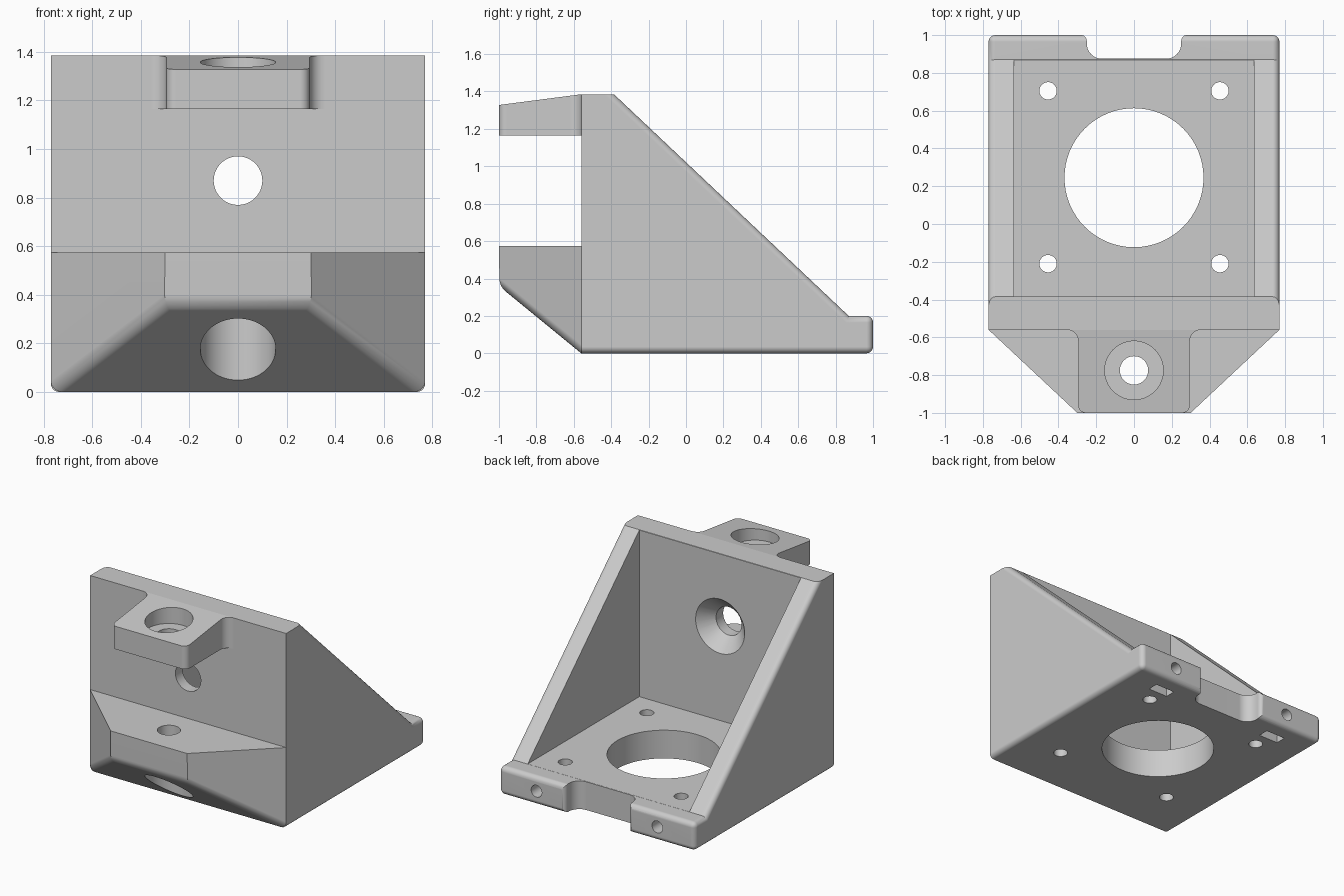
import bpy, bmesh
from math import pi
from mathutils import Vector, Matrix

cube = bpy.data.objects.get("Cube")
if cube:
    bpy.data.objects.remove(cube, do_unlink=True)

grey = bpy.data.materials.new("light_grey")
grey.use_nodes = True
grey.diffuse_color = (0.6, 0.6, 0.6, 1)
grey.node_tree.nodes["Principled BSDF"].inputs["Base Color"].default_value = (0.6, 0.6, 0.6, 1)


def finish(name, bm):
    bmesh.ops.recalc_face_normals(bm, faces=bm.faces[:])
    mesh = bpy.data.meshes.new(name)
    bm.to_mesh(mesh)
    bm.free()
    mesh.materials.append(grey)
    obj = bpy.data.objects.new(name, mesh)
    bpy.context.collection.objects.link(obj)
    return obj


def rounded(points, steps=8):
    """Outline from (x, y) or (x, y, radius) right-angled corners."""
    out = []
    for i, p in enumerate(points):
        corner = Vector(p[:2])
        if len(p) == 2:
            out.append(corner)
            continue
        u = (Vector(points[i - 1][:2]) - corner).normalized() * p[2]
        v = (Vector(points[(i + 1) % len(points)][:2]) - corner).normalized() * p[2]
        arc = [Matrix.Rotation(k / steps * pi / 2, 2) for k in range(steps + 1)]
        for m in arc:
            c, s = m[0][0], m[1][0]
            out.append(corner + u * (1 - s) + v * (1 - c))
    return out


def prism(outline, lo, hi, along_x=False):
    bm = bmesh.new()
    place = (lambda a, b, t: (t, a, b)) if along_x else (lambda a, b, t: (a, b, t))
    base = bm.faces.new([bm.verts.new(place(a, b, lo)) for a, b in outline])
    top = bmesh.ops.extrude_face_region(bm, geom=[base])["geom"]
    shift = Vector(place(0, 0, hi - lo))
    for v in top:
        if isinstance(v, bmesh.types.BMVert):
            v.co += shift
    bmesh.ops.recalc_face_normals(bm, faces=bm.faces[:])
    return bm


def box(x0, x1, y0, y1, z0, z1):
    return prism([(x0, y0), (x1, y0), (x1, y1), (x0, y1)], z0, z1)


def drill(center, r1, depth, along_y=False, r2=None):
    """Cylinder or cone; along y the first radius is at the back."""
    bm = bmesh.new()
    m = Matrix.Translation(center)
    if along_y:
        m = m @ Matrix.Rotation(pi / 2, 4, 'X')
    bmesh.ops.create_cone(bm, cap_ends=True, segments=64, radius1=r1,
                          radius2=r1 if r2 is None else r2, depth=depth, matrix=m)
    return bm


def soften(bm, rule, size):
    edges = [e for e in bm.edges if rule(e.verts[0].co, e.verts[1].co)]
    bmesh.ops.bevel(bm, geom=edges, offset=size, offset_type='OFFSET',
                    segments=5, profile=0.5, affect='EDGES')


def cut(obj, bm):
    cutter = finish("cutter", bm)
    cutter.hide_render = True
    mod = obj.modifiers.new("cut", 'BOOLEAN')
    mod.operation = 'DIFFERENCE'
    mod.solver = 'EXACT'
    mod.object = cutter
    bpy.context.view_layer.objects.active = obj
    bpy.ops.object.modifier_apply(modifier=mod.name)
    bpy.data.objects.remove(cutter, do_unlink=True)


# Bracket body: side profile with rounded outer edges
def body_edges(a, b):
    side = abs(a.x - b.x) < 0.01
    front = max(a.y, b.y) < -0.5
    top = min(a.z, b.z) > 1.3
    back = min(a.y, b.y) > 0.95
    return (side and not front and not top) or back


WALL, BACK = -0.56, 0.87
profile = [(WALL, 0), (1, 0), (1, 0.2), (BACK, 0.2), (-0.385, 1.385), (WALL, 1.385)]
bm = prism(profile, -0.77, 0.77, along_x=True)
soften(bm, body_edges, 0.035)
body = finish("bracket_body", bm)

# Hollow between the side ribs
cut(body, box(-0.635, 0.635, -0.383, 0.93, 0.2005, 1.6))

# Rounded notch in the back edge
notch = [(-0.5, 1.0005), (-0.25, 1.0005, 0.03), (-0.25, 0.875, 0.08),
         (0.25, 0.875, 0.08), (0.25, 1.0005, 0.03), (0.5, 1.0005), (0.5, 1.2), (-0.5, 1.2)]
cut(body, prism(rounded(notch), -0.1, 0.4))

# Large floor opening, screw holes, back bolt holes and nut slots
cut(body, drill((0, 0.245, 0.1), 0.368, 0.4))
for side in (-1, 1):
    for y in (-0.21, 0.705):
        cut(body, drill((side * 0.455, y, 0.1), 0.046, 0.4))
    x = side * 0.475
    cut(body, drill((x, 0.93, 0.1), 0.042, 0.34, along_y=True))
    cut(body, box(x - 0.075, x + 0.075, 0.81, 0.885, -0.1, 0.165))

# Countersunk hole through the wall
cut(body, drill((0, -0.45, 0.87), 0.1, 0.4, along_y=True))
cut(body, drill((0, -0.425, 0.87), 0.205, 0.11, along_y=True, r2=0.1))

# Lower front block: tapered plan with a sloping underside
bm = prism([(-0.77, WALL), (0.77, WALL), (0.3, -1), (-0.3, -1)], 0, 0.575)
for v in bm.verts:
    if v.co.y < -0.9 and v.co.z < 0.1:
        v.co.z = 0.36
soften(bm, lambda a, b: max(a.z, b.z) < 0.5 and min(a.y, b.y) < -0.9, 0.04)
block = finish("lower_block", bm)
cut(block, drill((0, -0.775, 0.175), 0.155, 0.55))
cut(block, drill((0, -0.775, 0.5), 0.075, 0.4))

# Upper front tab: rounded plan, top falling toward the front
plan = [(-0.356, WALL), (-0.295, WALL, 0.06), (-0.295, -1, 0.04),
        (0.295, -1, 0.04), (0.295, WALL, 0.06), (0.356, WALL)]
bm = prism(rounded(plan), 1.165, 1.385)
for v in bm.verts:
    if v.co.z > 1.3:
        v.co.z += (v.co.y - WALL) * 0.13
tab = finish("upper_tab", bm)
cut(tab, drill((0, -0.775, 1.41), 0.155, 0.3))
cut(tab, drill((0, -0.775, 1.2), 0.075, 0.4))

# Smooth the rounded surfaces and keep the flat faces flat
for obj in (body, block, tab):
    bpy.ops.object.select_all(action='DESELECT')
    obj.select_set(True)
    bpy.context.view_layer.objects.active = obj
    bpy.ops.object.shade_smooth_by_angle(angle=pi / 6)
    weighted = obj.modifiers.new("weighted_normals", 'WEIGHTED_NORMAL')
    weighted.keep_sharp = True
